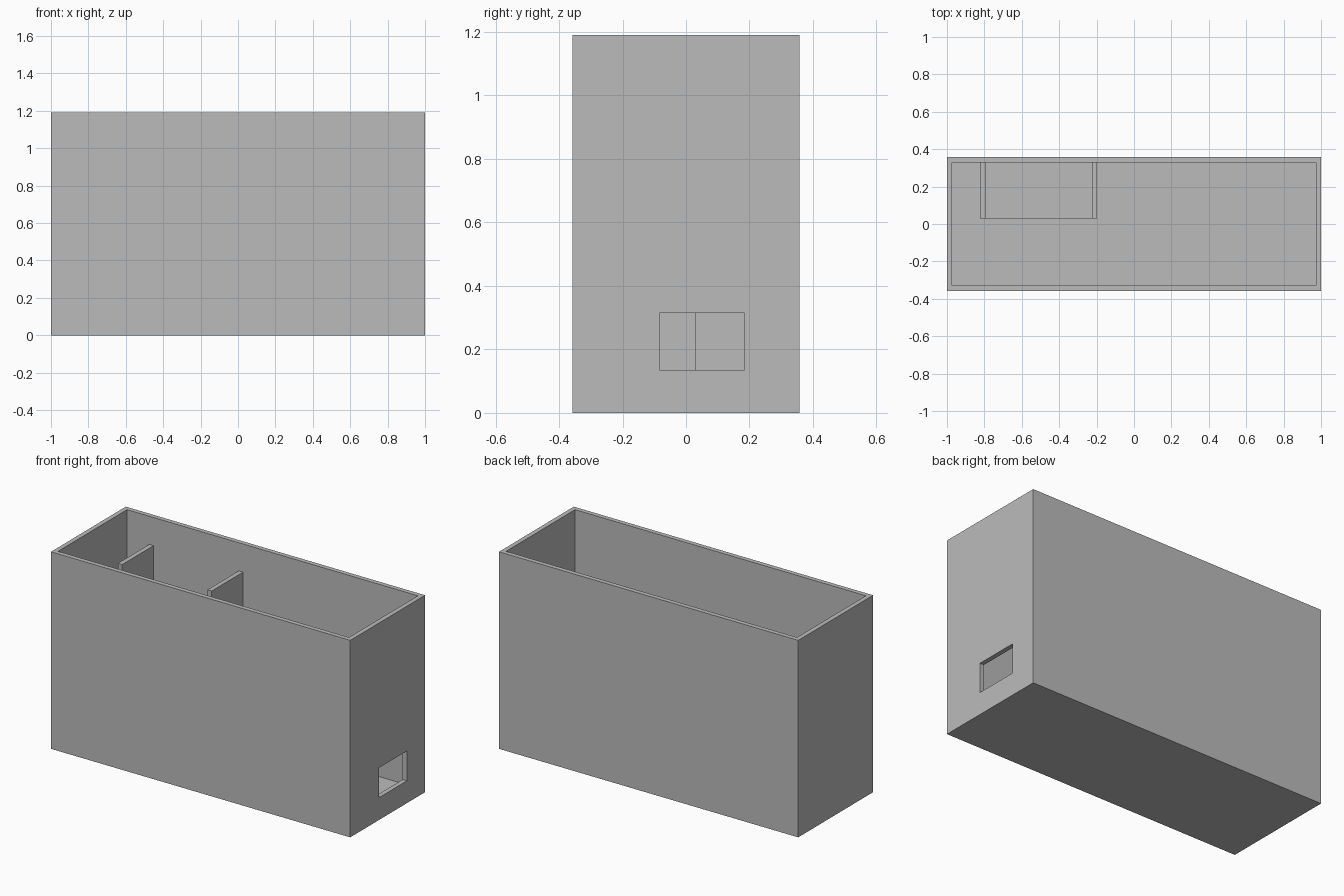
import bpy
import bmesh
from mathutils import Vector

default = bpy.data.objects.get("Cube")
if default:
    bpy.data.objects.remove(default, do_unlink=True)

WALL = 0.028
HALF_X, HALF_Y, HEIGHT = 1.0, 0.357, 1.19

grey = bpy.data.materials.new("plain grey")
grey.use_nodes = True
colour = (0.5, 0.5, 0.5, 1.0)
grey.diffuse_color = colour
grey.node_tree.nodes["Principled BSDF"].inputs["Base Color"].default_value = colour


def add_box(bm, low, high):
    """Add a box between two opposite corners."""
    low, high = Vector(low), Vector(high)
    verts = bmesh.ops.create_cube(bm, size=1)["verts"]
    for v in verts:
        v.co = Vector(v.co[i] * (high[i] - low[i]) + (low[i] + high[i]) / 2 for i in range(3))


def make_object(name, bm):
    bmesh.ops.recalc_face_normals(bm, faces=bm.faces)
    mesh = bpy.data.meshes.new(name)
    bm.to_mesh(mesh)
    bm.free()
    mesh.materials.append(grey)
    obj = bpy.data.objects.new(name, mesh)
    bpy.context.collection.objects.link(obj)
    return obj


# Open-topped outer box: inset the top to a rim, then sink the middle
bm = bmesh.new()
add_box(bm, (-HALF_X, -HALF_Y, 0), (HALF_X, HALF_Y, HEIGHT))
bm.faces.ensure_lookup_table()
top = max(bm.faces, key=lambda f: f.calc_center_median().z)
bmesh.ops.inset_region(bm, faces=[top], thickness=WALL, use_even_offset=True)
sunk = bmesh.ops.extrude_discrete_faces(bm, faces=[top])["faces"][0]
bmesh.ops.translate(bm, verts=sunk.verts, vec=(0, 0, WALL - HEIGHT))
outer_box = make_object("outer_box", bm)

# Rectangular opening through the end wall
bm = bmesh.new()
add_box(bm, (HALF_X - 0.1, -0.084, 0.135), (HALF_X + 0.1, 0.184, 0.315))
cutter = make_object("opening_cutter", bm)
cutter.hide_render = True
cut = outer_box.modifiers.new("opening", 'BOOLEAN')
cut.operation = 'DIFFERENCE'
cut.solver = 'EXACT'
cut.object = cutter
bpy.context.view_layer.objects.active = outer_box
bpy.ops.object.modifier_apply(modifier=cut.name)
bpy.data.objects.remove(cutter, do_unlink=True)

# Inner compartment: U-shaped profile with two upright dividers and a base
left, right, base, top_z = -0.823, -0.197, WALL, 1.02
profile = [
    (left, base), (right, base), (right, top_z), (right - WALL, top_z),
    (right - WALL, base + WALL), (left + WALL, base + WALL),
    (left + WALL, top_z), (left, top_z),
]
bm = bmesh.new()
face = bm.faces.new([bm.verts.new((x, 0.03, z)) for x, z in profile])
back = bmesh.ops.extrude_face_region(bm, geom=[face])["geom"]
bmesh.ops.translate(bm, verts=[g for g in back if isinstance(g, bmesh.types.BMVert)],
                    vec=(0, HALF_Y - WALL - 0.03, 0))
make_object("inner_compartment", bm)
